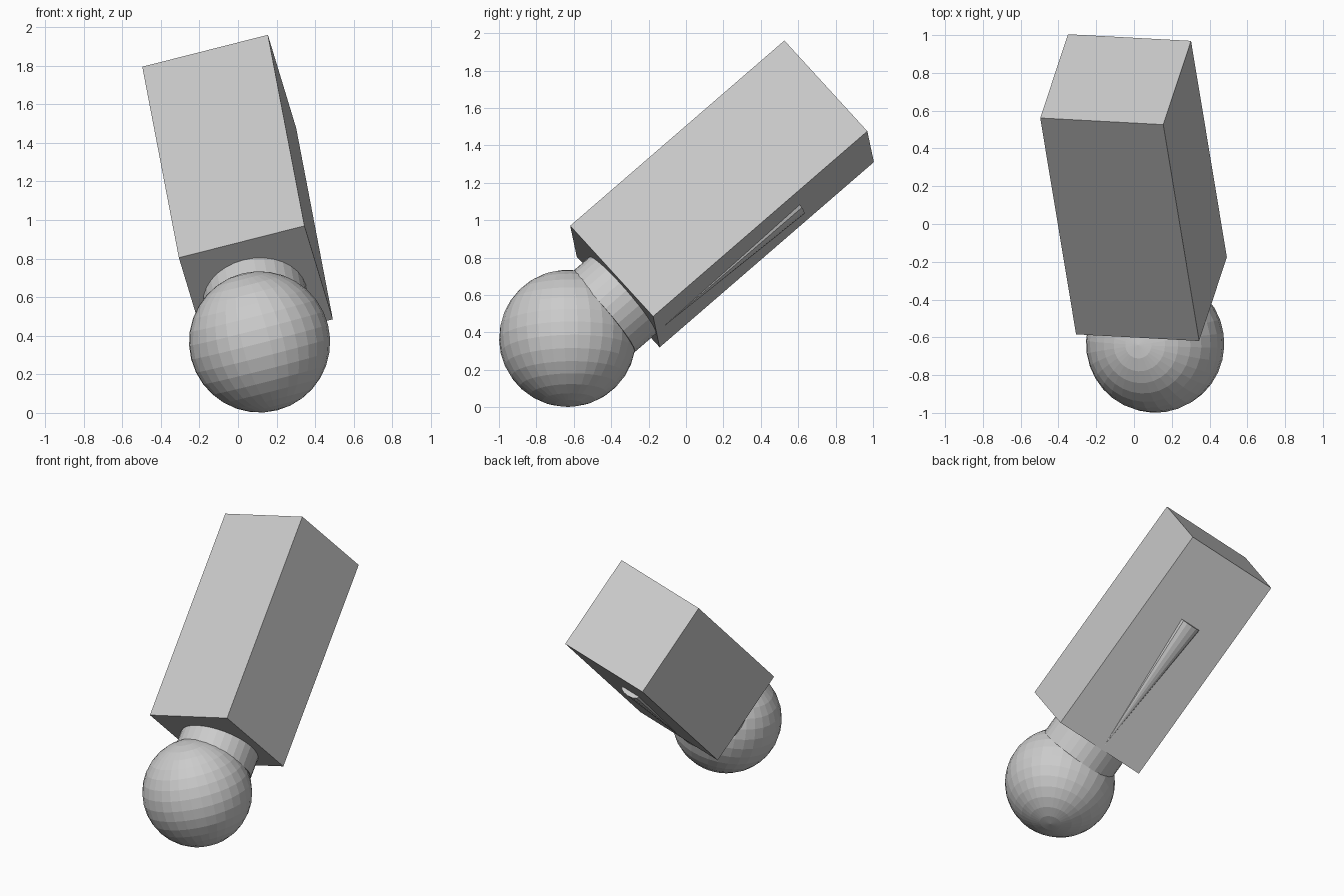
import bpy
from mathutils import Vector, Matrix

cube = bpy.data.objects.get("Cube")
if cube:
    bpy.data.objects.remove(cube, do_unlink=True)

grey = bpy.data.materials.new("light_grey")
grey.use_nodes = True
colour = (0.6, 0.6, 0.6, 1)
grey.diffuse_color = colour
grey.node_tree.nodes["Principled BSDF"].inputs["Base Color"].default_value = colour

# Tilted frame of the handle: side, underside and long axis
side = Vector((0.65, -0.035, 0.165)).normalized()
along = Vector((-0.19, 1.145, 0.99))
along = (along - side * along.dot(side)).normalized()
under = along.cross(side)
WIDTH, LENGTH = 0.673, 1.526
base = Vector((0.0925, -0.38, 0.645))   # middle of the handle's lower end


def place(name, s, u, a, size=(1, 1, 1), x=side, z=along):
    """Name the new primitive and set it in the tilted frame."""
    obj = bpy.context.object
    obj.name = obj.data.name = name
    obj.data.materials.append(grey)
    turn = Matrix((x, z.cross(x), z)).transposed().to_4x4()
    spot = Matrix.Translation(base + side * s + under * u + along * a)
    obj.matrix_world = spot @ turn @ Matrix.Diagonal((*size, 1))
    return obj


# Square handle
bpy.ops.mesh.primitive_cube_add(size=1)
place("handle", 0, 0, LENGTH / 2, (WIDTH, WIDTH, LENGTH))

# Round collar between handle and head
bpy.ops.mesh.primitive_cylinder_add(vertices=32, radius=0.272, depth=0.17)
place("collar", -0.018, 0.06, -0.065)

# Ball head, rolled sideways only
bpy.ops.mesh.primitive_uv_sphere_add(segments=32, ring_count=16, radius=0.3665)
pole = Vector((-0.245, -0.02, 0.97))
pole = (pole - side * pole.dot(side)).normalized()
place("ball_head", -0.036, 0.037, -0.372, x=side, z=pole)

# Low tapered switch on the underside, pointed towards the head
bpy.ops.mesh.primitive_cone_add(vertices=12, radius1=0, radius2=0.075, depth=1)
place("switch", 0.0 - 0.017, WIDTH / 2, 0.53, (1, 0.45, 0.99))
